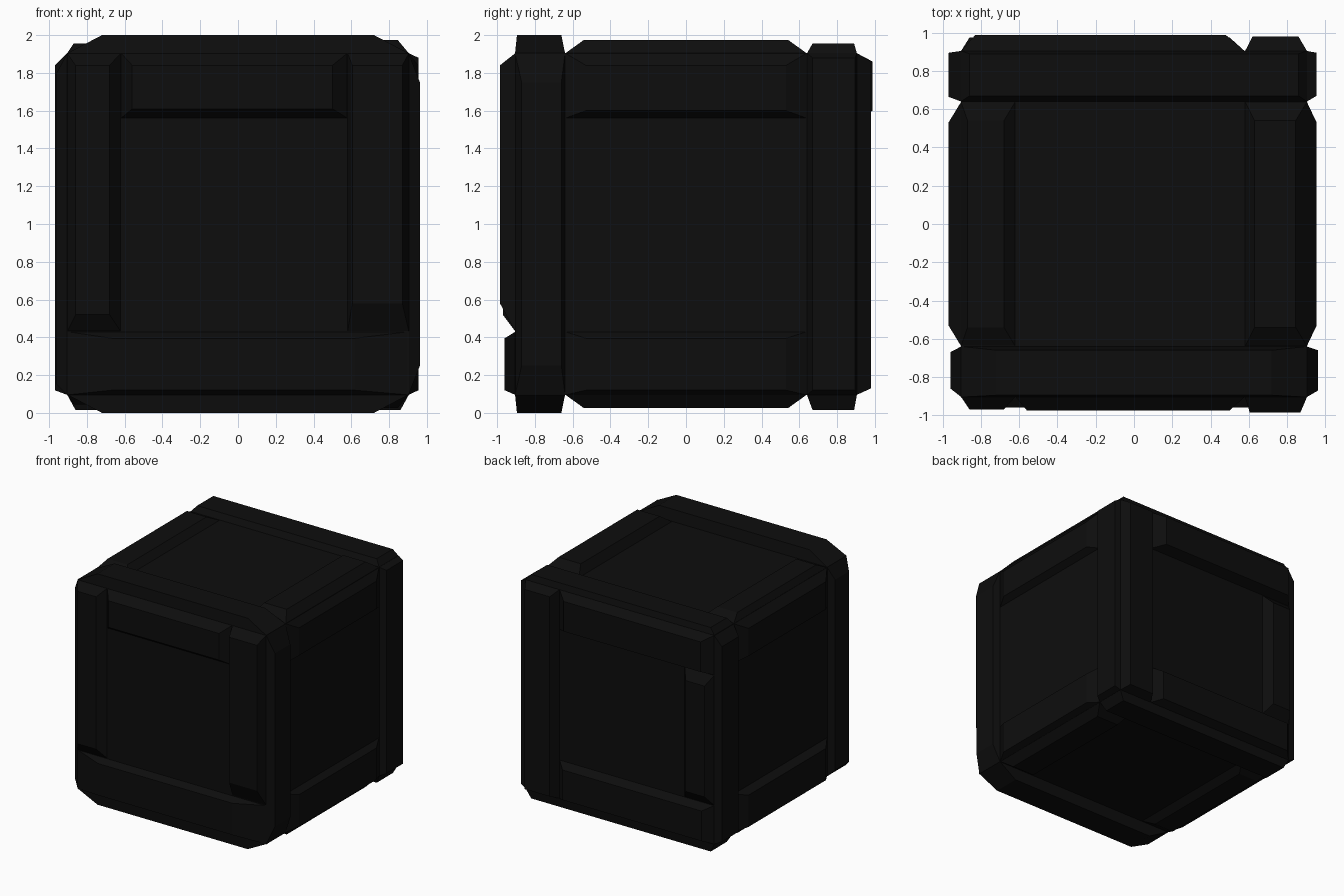
import bpy, bmesh
from mathutils import Vector

if "Cube" in bpy.data.objects:
    bpy.data.objects.remove(bpy.data.objects["Cube"])

CORE = 0.905      # half size of the inner box
EDGE = 0.905      # outer limit of the trim boards
MID = Vector((0, 0, 1))

paint = bpy.data.materials.new("dark_paint")
paint.diffuse_color = (0.004, 0.004, 0.004, 1)
paint.use_nodes = True
paint.node_tree.nodes["Principled BSDF"].inputs["Base Color"].default_value = paint.diffuse_color

# side: (u axis, v axis, outward axis)
X, Y, Z = Vector((1, 0, 0)), Vector((0, 1, 0)), Vector((0, 0, 1))
SIDES = {"front": (X, Z, -Y), "back": (X, Z, Y), "right": (Y, Z, X),
         "left": (Y, Z, -X), "top": (X, Y, Z), "bottom": (X, Y, -Z)}


def make(name, bm):
    bmesh.ops.recalc_face_normals(bm, faces=bm.faces)
    me = bpy.data.meshes.new(name)
    bm.to_mesh(me)
    bm.free()
    me.materials.append(paint)
    ob = bpy.data.objects.new(name, me)
    bpy.context.collection.objects.link(ob)


def board(name, side, base, flat, height):
    """Tapered board: base and flat are (u0, u1, v0, v1)."""
    u, v, n = SIDES[side]
    bm = bmesh.new()
    rings = []
    for (u0, u1, v0, v1), h in ((base, CORE - 0.002), (flat, height)):
        rings.append([bm.verts.new(MID + u * a + v * b + n * h)
                      for a, b in ((u0, v0), (u1, v0), (u1, v1), (u0, v1))])
    low, high = rings
    bm.faces.new(low)
    bm.faces.new(high)
    for i in range(4):
        j = (i + 1) % 4
        bm.faces.new((low[i], low[j], high[j], high[i]))
    make(side + "_" + name, bm)


# inner box
bm = bmesh.new()
bmesh.ops.create_cube(bm, size=CORE * 2)
bmesh.ops.translate(bm, verts=bm.verts, vec=MID)
make("box_core", bm)

E = EDGE
# front boards
board("left_post", "front", (-E, -.62, -.57, E), (-.86, -.68, -.48, .84), .97)
board("right_post", "front", (.58, E, -.57, E), (.605, .87, -.42, .84), .985)
board("top_rail", "front", (-.62, .58, .56, E), (-.56, .50, .61, .84), .975)
board("bottom_rail", "front", (-E, E, -E, -.57), (-.67, .62, -.88, -.605), .96)

# back boards
board("right_post", "back", (.58, E, -E, E), (.62, .86, -.87, .86), .98)
board("top_rail", "back", (-E, .58, .56, E), (-.83, .48, .60, .86), .988)
board("left_post", "back", (-E, -.62, -.57, .56), (-.86, -.68, -.48, .48), .975)
board("bottom_rail", "back", (-E, .58, -E, -.57), (-.83, .50, -.87, -.61), .975)

# right and left boards: full posts with rails between
board("front_post", "right", (-E, -.64, -E, E), (-.87, -.66, -.75, .75), .963)
board("back_post", "right", (.64, E, -E, E), (.67, .895, -.88, .88), .955)
board("front_post", "left", (-E, -.64, -E, E), (-.86, -.67, -.85, .80), .96)
board("back_post", "left", (.64, E, -E, E), (.665, .895, -.87, .82), .97)
for side, h in (("right", .955), ("left", .97)):
    board("top_rail", side, (-.64, .64, .56, E), (-.53, .53, .60, .84), h)
    board("bottom_rail", side, (-.64, .64, -E, -.57), (-.53, .53, -.88, -.605), h)

# top and bottom boards
for side, hl, hr in (("top", .955, .975), ("bottom", .955, .975)):
    board("front_rail", side, (-E, E, -E, -.64), (-.72, .72, -.895, -.66), 1.0)
    board("back_rail", side, (-E, E, .64, E), (-.86, .86, .67, .89),
          .955 if side == "top" else .985)
    board("left_rail", side, (-E, -.62, -.64, .64), (-.87, -.68, -.54, .54), hl)
    board("right_rail", side, (.58, E, -.64, .64), (.63, .845, -.54, .54), hr)
